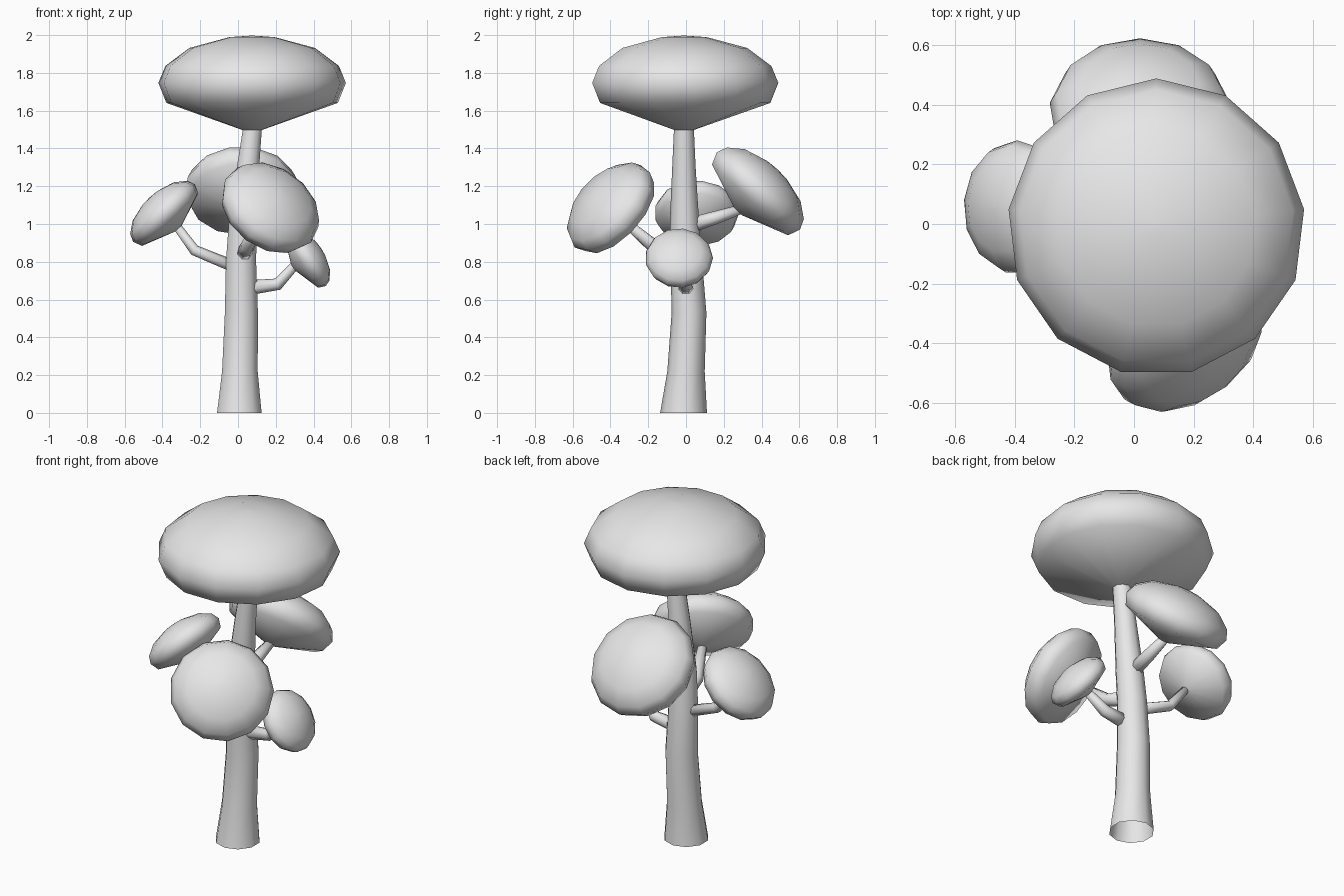
import bpy, bmesh, math
from mathutils import Vector, Matrix

old = bpy.data.objects.get("Cube")
if old:
    bpy.data.objects.remove(old, do_unlink=True)

grey = bpy.data.materials.new("plain grey")
grey.use_nodes = True
colour = (0.8, 0.8, 0.8, 1)
grey.diffuse_color = colour
grey.node_tree.nodes["Principled BSDF"].inputs["Base Color"].default_value = colour


def loft(name, rings, cap_start=False, cap_end=False):
    """Skin a list of point rings into one smooth object."""
    bm = bmesh.new()
    loops = [[bm.verts.new(p) for p in ring] for ring in rings]
    n = len(loops[0])
    for a, b in zip(loops, loops[1:]):
        for i in range(n):
            j = (i + 1) % n
            bm.faces.new((a[i], a[j], b[j], b[i]))
    if cap_start:
        bm.faces.new(loops[0][::-1])
    if cap_end:
        bm.faces.new(loops[-1])
    for f in bm.faces:
        f.smooth = True
    mesh = bpy.data.meshes.new(name)
    bm.to_mesh(mesh)
    bm.free()
    mesh.materials.append(grey)
    obj = bpy.data.objects.new(name, mesh)
    bpy.context.collection.objects.link(obj)
    return obj


def circle(radius, sides, z=0.0):
    steps = [math.pi / 2 + math.tau * i / sides for i in range(sides)]
    return [Vector((radius * math.cos(a), radius * math.sin(a), z)) for a in steps]


def canopy(name, centre, radius, normal):
    """Flattened dome with a conical underside, facing along normal."""
    profile = [(0.1, -0.5), (0.915, -0.212), (1, 0), (0.925, 0.18),
               (0.67, 0.37), (0.24, 0.485), (0.02, 0.5)]
    obj = loft(name, [circle(r, 13, z) for r, z in profile], True, True)
    direction = Vector(normal).normalized()
    turn = Vector((0, 0, 1)).rotation_difference(direction).to_matrix().to_4x4()
    obj.data.transform(Matrix.Translation(centre) @ turn @ Matrix.Scale(radius, 4))


def branch(name, path, radii):
    """Bent tapering tube with mitred joints."""
    pts = [Vector(p) for p in path]
    rings = []
    for i, (p, r) in enumerate(zip(pts, radii)):
        tangent = pts[min(i + 1, len(pts) - 1)] - pts[max(i - 1, 0)]
        turn = tangent.to_track_quat("Z", "Y")
        rings.append([p + turn @ v for v in circle(r, 7)])
    loft(name, rings, True, True)


# Trunk: level rings that sway and taper, open at the foot
trunk = [(0.007, -0.013, 0, 0.124), (0.01, 0.0, 0.22, 0.099),
         (0.018, 0.016, 0.53, 0.092), (0.016, 0.002, 0.8, 0.084),
         (0.025, -0.008, 1.0, 0.078), (0.053, -0.011, 1.3, 0.062),
         (0.078, -0.011, 1.52, 0.052)]
loft("trunk", [[v + Vector((x, y, z)) for v in circle(r, 10)]
               for x, y, z, r in trunk])

# Leaf canopies
canopy("top_canopy", (0.075, -0.011, 1.747), 0.5, (0, 0, 1))
canopy("back_canopy", (0.02, 0.38, 1.178), 0.305, (0, 0.68, 0.73))
canopy("front_canopy", (0.172, -0.40, 1.087), 0.284, (0.45, -0.66, 0.61))
canopy("right_canopy", (-0.392, 0.056, 1.058), 0.225, (-0.68, 0, 0.73))
canopy("left_canopy", (0.366, -0.037, 0.82), 0.18, (0.83, 0, 0.55))

# Branches
branch("back_branch", [(0.02, 0.02, 0.99), (0.02, 0.15, 1.03), (0.02, 0.3, 1.08)],
       [0.042, 0.037, 0.026])
branch("front_branch", [(0.03, -0.03, 0.84), (0.05, -0.17, 0.88), (0.115, -0.32, 1.01)],
       [0.042, 0.038, 0.025])
branch("right_branch", [(0.0, 0.0, 0.765), (-0.23, 0.03, 0.86), (-0.325, 0.056, 0.99)],
       [0.034, 0.03, 0.023])
branch("left_branch", [(0.05, 0.0, 0.66), (0.21, 0.0, 0.68), (0.305, -0.037, 0.785)],
       [0.042, 0.034, 0.024])
